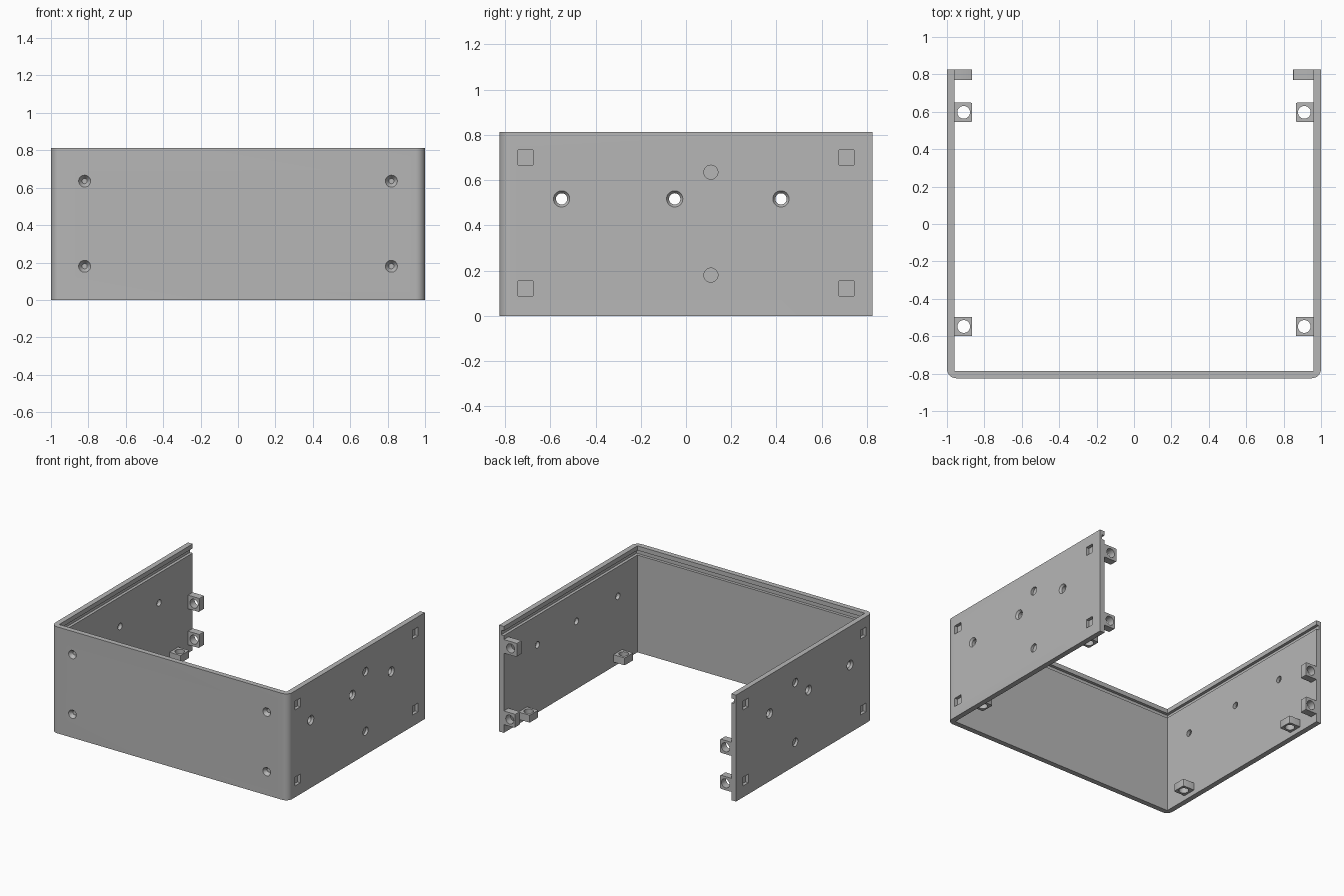
import bpy, bmesh, math
from mathutils import Matrix, Vector

cube = bpy.data.objects.get("Cube")
if cube:
    bpy.data.objects.remove(cube, do_unlink=True)

H, W, D, T = 0.812, 1.0, 0.825, 0.04   # height, half width, half depth, wall

grey = bpy.data.materials.new("plain_grey")
grey.use_nodes = True
colour = (0.47, 0.47, 0.47, 1)
grey.diffuse_color = colour
grey.node_tree.nodes["Principled BSDF"].inputs["Base Color"].default_value = colour


def box(bm, lo, hi):
    lo, hi = Vector(lo), Vector(hi)
    m = Matrix.Translation((lo + hi) / 2) @ Matrix.Diagonal((*(hi - lo), 1))
    return bmesh.ops.create_cube(bm, size=1, matrix=m)["verts"]


def cone(bm, centre, axis, depth, r1, r2):
    """Cylinder or cone along axis, r1 at the back end and r2 at the front end."""
    turn = Vector(axis).to_track_quat("Z", "Y").to_matrix().to_4x4()
    bmesh.ops.create_cone(bm, cap_ends=True, segments=32, radius1=r1, radius2=r2,
                          depth=depth, matrix=Matrix.Translation(centre) @ turn)


def make(name, bm):
    bmesh.ops.recalc_face_normals(bm, faces=bm.faces)
    me = bpy.data.meshes.new(name)
    bm.to_mesh(me)
    bm.free()
    me.materials.append(grey)
    ob = bpy.data.objects.new(name, me)
    bpy.context.scene.collection.objects.link(ob)
    return ob


def select(ob):
    bpy.ops.object.select_all(action="DESELECT")
    ob.select_set(True)
    bpy.context.view_layer.objects.active = ob


def cut(ob, bm):
    cutter = make("cutter", bm)
    cutter.hide_render = True
    mod = ob.modifiers.new("cut", "BOOLEAN")
    mod.operation, mod.solver, mod.object = "DIFFERENCE", "EXACT", cutter
    select(ob)
    bpy.ops.object.modifier_apply(modifier=mod.name)
    bpy.data.objects.remove(cutter, do_unlink=True)


def smooth(ob):
    select(ob)
    bpy.ops.object.shade_smooth_by_angle(angle=math.radians(30))


# Three-sided shell with rounded front corners
bm = bmesh.new()
box(bm, (-W, -D, 0), (W, D, H))
corners = [e for e in bm.edges if all(v.co.y < 0 for v in e.verts)
           and abs(e.verts[0].co.z - e.verts[1].co.z) > 0.1]
bmesh.ops.bevel(bm, geom=corners, offset=0.05, segments=8, profile=0.5, affect="EDGES")
shell = make("shell", bm)

# Open interior, then the lid groove below the top edge
bm = bmesh.new()
box(bm, (T - W, T - D, -1), (W - T, D + 1, H + 1))
cut(shell, bm)
bm = bmesh.new()
box(bm, (0.018 - W, 0.018 - D, 0.742), (W - 0.018, D + 1, 0.778))
cut(shell, bm)

# Square pockets, round pockets and countersinks on the outside
bm = bmesh.new()
for s in (-1, 1):
    for z in (0.12, 0.70):
        for y in (-0.71, 0.71):
            xs = sorted((s * (W - 0.024), s * (W + 0.1)))
            box(bm, (xs[0], y - 0.033, z - 0.033), (xs[1], y + 0.033, z + 0.033))
    for z in (0.18, 0.635):
        cone(bm, (s * W, 0.11, z), (s, 0, 0), 0.04, 0.031, 0.031)
        cone(bm, (s * 0.82, -D, z), (0, -1, 0), 0.05, 0.014, 0.05)
    for y in (-0.55, -0.05, 0.42):
        cone(bm, (s * W, y, 0.517), (s, 0, 0), 0.03, 0.025, 0.047)
cut(shell, bm)

# Screw holes right through the side walls
bm = bmesh.new()
for s in (-1, 1):
    for y in (-0.55, -0.05, 0.42):
        cone(bm, (s * W, y, 0.517), (1, 0, 0), 0.2, 0.025, 0.025)
cut(shell, bm)
smooth(shell)


def bracket(name, side, y, z, axis, reach=0.095):
    """Small block on the inner wall with a hole along axis (1 = y, 2 = z)."""
    half = Vector((reach / 2, 0.052, 0.052))
    half[axis] = 0.028
    mid = Vector((side * (W - T - reach / 2), y, z))
    bm = bmesh.new()
    box(bm, mid - half, mid + half)
    free = [e for e in bm.edges
            if abs((e.verts[0].co - e.verts[1].co)[axis]) > 0.01
            and all(abs(v.co.x) < abs(mid.x) for v in e.verts)]
    bmesh.ops.bevel(bm, geom=free, offset=0.008, segments=2, profile=0.5, affect="EDGES")
    ob = make(name, bm)
    direction = Vector((0, 0, 0))
    direction[axis] = 1
    bm = bmesh.new()
    cone(bm, mid - Vector((side * 0.002, 0, 0)), direction, 0.3, 0.034, 0.034)
    cut(ob, bm)
    smooth(ob)


for side, word, upper in ((1, "left", 0.66), (-1, "right", 0.39)):
    # Brackets for the base panel
    bracket(word + "_front_base_bracket", side, -0.548, 0.064, 2)
    bracket(word + "_back_base_bracket", side, 0.597, 0.064, 2)
    # Brackets for the back panel
    bracket(word + "_lower_back_bracket", side, D - 0.028, 0.115, 1)
    bracket(word + "_upper_back_bracket", side, D - 0.028, upper, 1,
            0.11 if side > 0 else 0.095)
